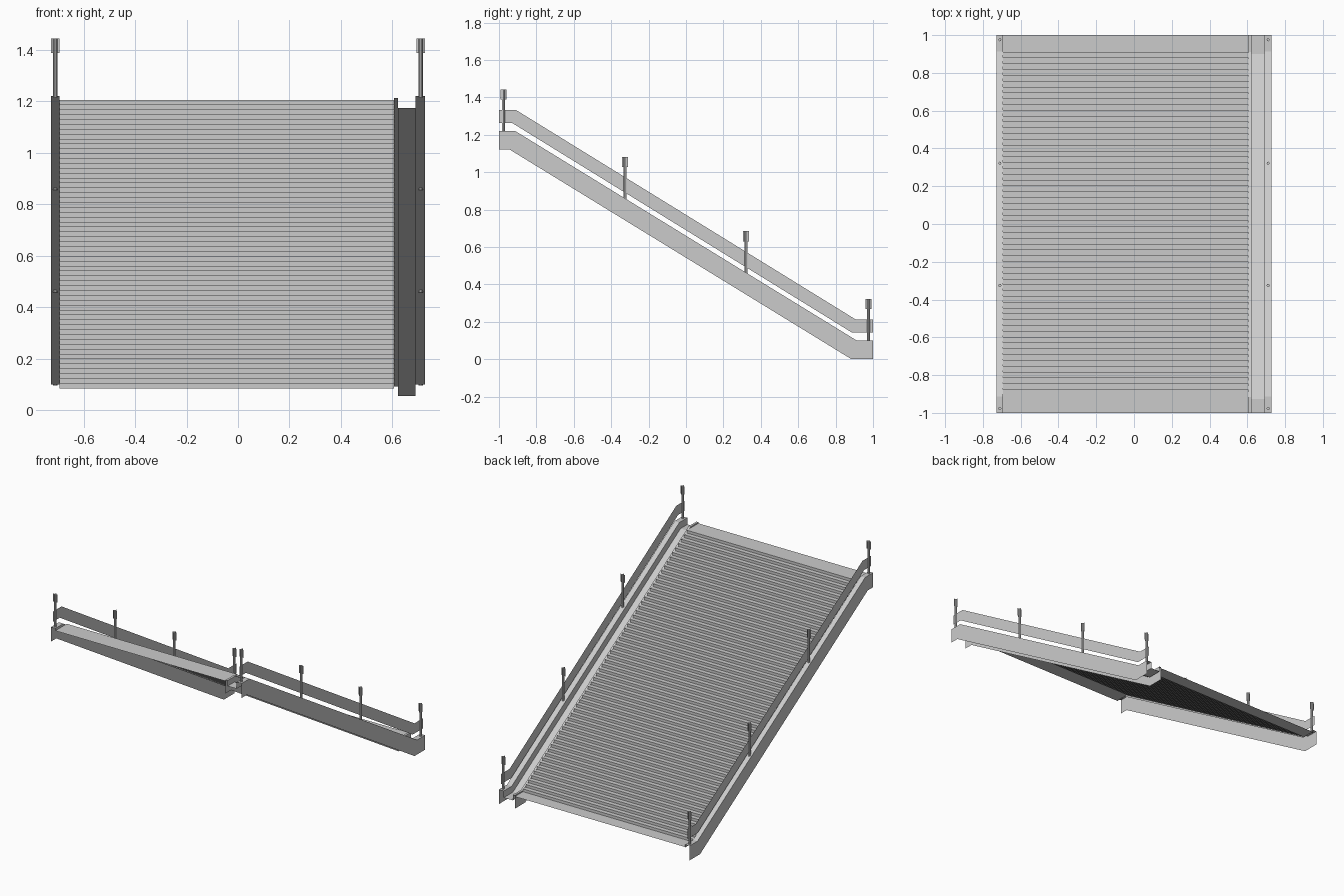
import bpy, bmesh, math

if "Cube" in bpy.data.objects:
    bpy.data.objects.remove(bpy.data.objects["Cube"])

TH = math.atan2(1.12, 1.83)          # slope angle of the flight


def new_object(name, bm):
    bmesh.ops.remove_doubles(bm, verts=bm.verts, dist=1e-5)
    me = bpy.data.meshes.new(name)
    bm.to_mesh(me)
    bm.free()
    ob = bpy.data.objects.new(name, me)
    bpy.context.collection.objects.link(ob)
    return ob


def path(d, top=1.22, b=0.913):
    """Side line of the flight, offset d below the top edge (square to it)."""
    s = d * math.tan(TH / 2)
    z = top - d
    return [(-1, z), (-b - s, z), (b - s, z - 1.12), (1, z - 1.12)]


def sheet(name, section):
    """Sweep a sheet section of (x, depth) points along the flight."""
    bm = bmesh.new()
    rows = [[bm.verts.new((x, y, z)) for y, z in path(d)] for x, d in section]
    for r, q in zip(rows, rows[1:]):
        for i in range(3):
            bm.faces.new((r[i], r[i + 1], q[i + 1], q[i]))
    return new_object(name, bm)


# folded sheet stringers: plain on the left, with a gutter on the right
sheet("left_stringer", [(-0.693, 0.02), (-0.693, 0), (-0.727, 0), (-0.727, 0.1)])
sheet("right_stringer_gutter", [(0.606, 0.1), (0.606, 0.008), (0.621, 0.008), (0.621, 0.046),
                                (0.69, 0.046), (0.69, 0), (0.727, 0), (0.727, 0.1)])

# stepped surface with a landing at each end
N = 59
y0, y1 = -0.875, 0.911
prof = [(-1, 1.204)]
for i in range(N):
    y = y0 + (y1 - y0) * i / (N - 1)
    prof += [(y, 1.204 - 1.12 * i / N), (y, 1.204 - 1.12 * (i + 1) / N)]
prof.append((1, 0.084))
bm = bmesh.new()
cols = [[bm.verts.new((x, y, z)) for x in (-0.693, 0.606)] for y, z in prof]
for a, b in zip(cols, cols[1:]):
    bm.faces.new((a[0], a[1], b[1], b[0]))
new_object("steps", bm)


def top_z(y):
    return 1.22 - 1.12 * min(max((y + 0.913) / 1.826, 0), 1)


for side, sx in (("left", -1), ("right", 1)):
    x = 0.71 * sx
    # thin rail panel
    bm = bmesh.new()
    up = [bm.verts.new((x, y, z)) for y, z in path(0, 1.332, 0.908)]
    lo = [bm.verts.new((x, y, z)) for y, z in path(0.07, 1.332, 0.908)]
    for i in range(3):
        bm.faces.new((up[i], up[i + 1], lo[i + 1], lo[i]))
    new_object(side + "_rail", bm)

    # posts with crossed plates on top
    for k, y in enumerate((-0.977, -0.325, 0.322, 0.975)):
        z0, z1 = top_z(y) - 0.005, top_z(y) + 0.223
        bpy.ops.mesh.primitive_cylinder_add(vertices=8, radius=0.008, depth=z1 - z0,
                                            location=(x, y, (z0 + z1) / 2))
        bpy.context.object.name = f"{side}_post_{k + 1}"
        bm = bmesh.new()
        for dx, dy in ((0.016, 0), (0, 0.016)):
            bm.faces.new([bm.verts.new((x + s * dx, y + s * dy, z)) for s, z in
                          ((-1, z1 - 0.055), (1, z1 - 0.055), (1, z1), (-1, z1))])
        new_object(f"{side}_post_head_{k + 1}", bm)
